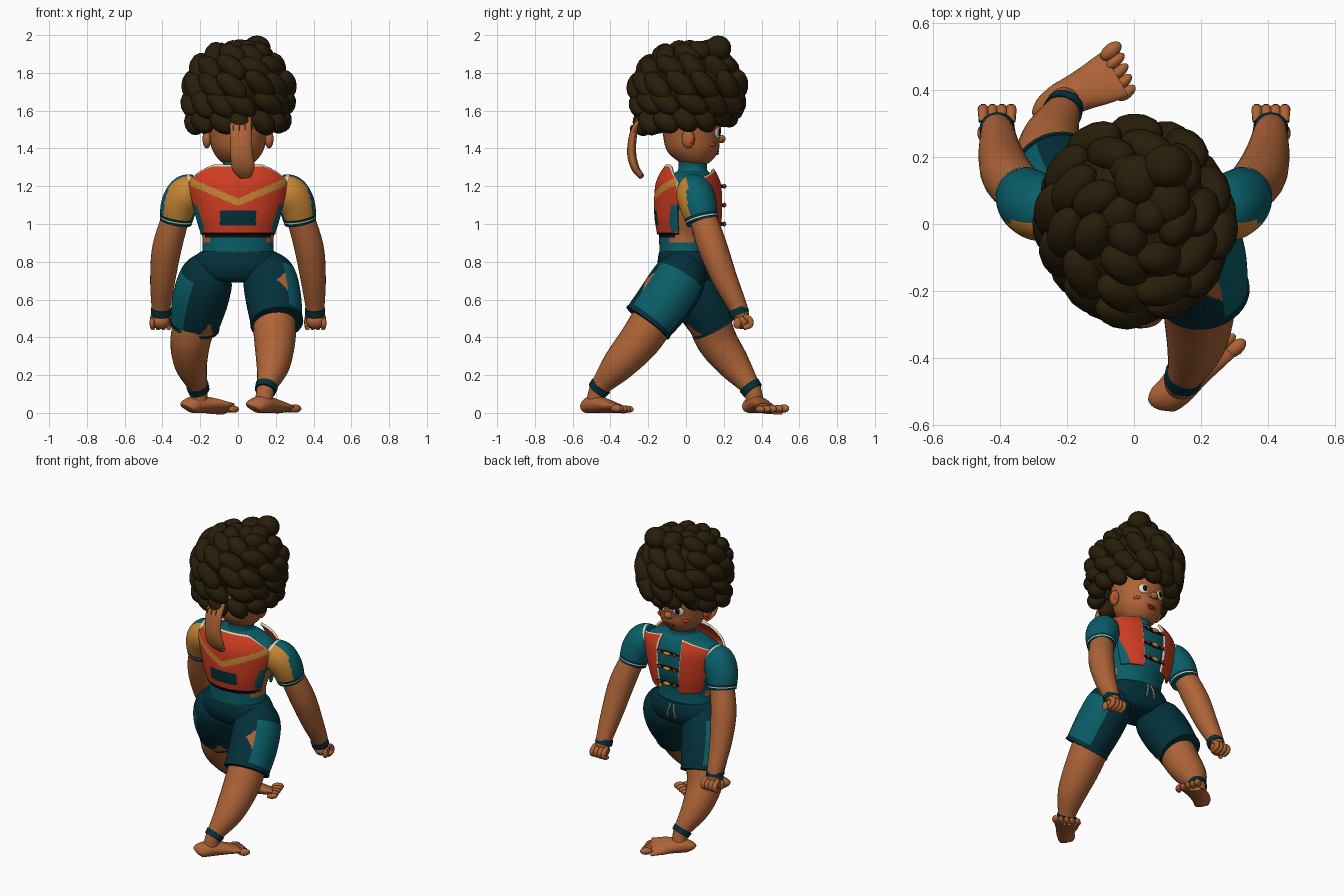
import bpy, bmesh, math, random
from mathutils import Vector, Matrix

if "Cube" in bpy.data.objects:
    bpy.data.objects.remove(bpy.data.objects["Cube"])

random.seed(4)
COLOURS = {"skin": (.42, .126, .038), "teal": (.003, .112, .14), "dark_teal": (.001, .030, .043),
           "red": (.62, .045, .016), "ochre": (.56, .235, .033), "hair_brown": (.021, .0125, .003),
           "cream": (.72, .66, .48), "black": (.004, .004, .004), "dark_red": (.30, .022, .01)}
MAT = {}
for key, c in COLOURS.items():
    MAT[key] = bpy.data.materials.new(key)
    MAT[key].diffuse_color = (*c, 1)


def finish(name, bm, mats, angle=40, recalc=True):
    if recalc:
        bmesh.ops.recalc_face_normals(bm, faces=bm.faces[:])
    me = bpy.data.meshes.new(name)
    for f in bm.faces:
        f.smooth = True
    bm.to_mesh(me)
    bm.free()
    for m in mats:
        me.materials.append(MAT[m])
    me.set_sharp_from_angle(angle=math.radians(angle))
    ob = bpy.data.objects.new(name, me)
    bpy.context.collection.objects.link(ob)
    return ob


def spline(pts, k):
    """Smooth resampling of a list of number tuples."""
    out = []
    for i in range(len(pts) - 1):
        a, b, c, d = (pts[min(max(j, 0), len(pts) - 1)] for j in (i - 1, i, i + 1, i + 2))
        for s in range(k):
            t = s / k
            out.append([.5 * (2 * q + (r - p) * t + (2 * p - 5 * q + 4 * r - w) * t * t
                              + (3 * q - p - 3 * r + w) * t ** 3) for p, q, r, w in zip(a, b, c, d)])
    return out + [list(pts[-1])]


def tube(name, pts, mats, rule=None, n=24, k=5, upright=False, mirror=1, pad=0):
    """Sweep an ellipse along points (x, y, z, r1[, r2]); rule(t, dir, co) gives the material index."""
    rows = spline([tuple(p) if len(p) == 5 else (*p, p[3]) for p in pts], k)
    cen = [Vector((r[0] * mirror, r[1], r[2])) for r in rows]
    bm = bmesh.new()
    rings = []
    for i, r in enumerate(rows):
        t = Vector((0, 0, 1)) if upright else (cen[min(i + 1, len(cen) - 1)] - cen[max(i - 1, 0)]).normalized()
        u = (Vector((1, 0, 0)) - t * t.x).normalized()
        v = t.cross(u)
        rings.append([bm.verts.new(cen[i] + u * (r[3] + pad) * math.cos(a) + v * (r[4] + pad) * math.sin(a))
                      for a in (2 * math.pi * j / n for j in range(n))])
    for i in range(len(rings) - 1):
        for j in range(n):
            q = (j + 1) % n
            f = bm.faces.new((rings[i][j], rings[i][q], rings[i + 1][q], rings[i + 1][j]))
            if rule:
                co = f.calc_center_median()
                f.material_index = rule((i + .5) / (len(rings) - 1), (co - (cen[i] + cen[i + 1]) / 2).normalized(), co)
    bm.faces.new(rings[0])
    bm.faces.new(rings[-1])
    return finish(name, bm, mats)


def blobs(name, mat, items, seg=14):
    """One object made of ellipsoids (location, radii[, rotation])."""
    bm = bmesh.new()
    for it in items:
        rot = it[2] if len(it) > 2 else Matrix.Identity(4)
        bmesh.ops.create_uvsphere(bm, u_segments=seg, v_segments=max(6, seg * 2 // 3), radius=1,
                                  matrix=Matrix.Translation(it[0]) @ rot @ Matrix.Diagonal((*it[1], 1)))
    return finish(name, bm, [mat], 60)


def panel(name, a0, a1, top, mats, rule, nu, nv, front):
    """Curved cloth sheet around the chest between two angles, rule(u, v, co) gives the material."""
    prof = spline([(.945, .208, .165), (1.05, .24, .18), (1.19, .272, .177), (1.26, .262, .155),
                   (1.32, .205, .115)], 8)
    bm = bmesh.new()
    g = []
    for i in range(nu + 1):
        u = i / nu
        col = []
        for j in range(nv + 1):
            z = .945 + (top(u) - .945) * j / nv
            lo = max(p for p in range(len(prof) - 1) if prof[p][0] <= z + 1e-6)
            s = (z - prof[lo][0]) / (prof[lo + 1][0] - prof[lo][0])
            rx, ry = (prof[lo][m] * (1 - s) + prof[lo + 1][m] * s for m in (1, 2))
            a = math.radians(a0 + (a1 - a0) * u)
            col.append(bm.verts.new((rx * math.cos(a), .012 + (ry + .008 * front) * math.sin(a), z)))
        g.append(col)
    for i in range(nu):
        for j in range(nv):
            f = bm.faces.new((g[i][j], g[i + 1][j], g[i + 1][j + 1], g[i][j + 1]))
            f.material_index = rule((i + .5) / nu, (j + .5) / nv, f.calc_center_median())
    ob = finish(name, bm, mats, recalc=False)
    mod = ob.modifiers.new("cloth", "SOLIDIFY")
    mod.thickness = .014


# Torso shirt with bare sides, waist line and collar
def shirt_rule(t, d, co):
    if .93 < co.z < .948 and co.y < -.05:
        return 1
    if abs(co.x) > .13 and .90 < co.z < 1.07 and -.09 < co.y < .04:
        return 2
    return 2 if co.z < .857 else 0


tube("shirt", [(0, -.005, .84, .19, .135), (0, -.005, .94, .19, .138), (0, .01, 1.05, .224, .155),
               (0, .015, 1.16, .245, .152), (0, .02, 1.22, .25, .135), (0, .03, 1.265, .18, .10),
               (0, .035, 1.285, .085, .078), (0, .035, 1.33, .08, .075)],
     ["teal", "black", "skin"], shirt_rule, 48, 9, True)


# Vest back with chevron, patch, side wedges and trims
def back_rule(u, v, co):
    x = abs(co.x)
    if v > .97 or (v > .8 and abs(u - .5) > .485):
        return 1
    if v < .03:
        return 4
    if x < .095 and .995 < co.z < 1.07:
        return 3
    if .96 < co.z < 1.1 and x > .182 + max(0, co.z - .99) * .32:
        return 5
    return 2 if abs(co.z - 1.115 - .43 * x) < .02 else 0


panel("vest_back", 199, 341, lambda u: 1.315 - .09 * max(0, (abs(2 * u - 1) - .5) * 2) ** 1.5,
      ["red", "cream", "ochre", "dark_teal", "black", "teal"], back_rule, 90, 70, 0)


# Vest fronts with cream edges, straps and toggles
def front_rule(wedge):
    def rule(u, v, co):
        if u < wedge * (1 - v / .65):
            return 2
        return 1 if v > .965 or u < .04 or u > .96 else 0
    return rule


panel("vest_front_right", 28, 72, lambda u: 1.25 + .045 * u, ["red", "cream", "teal"], front_rule(.45), 36, 40, 1)
panel("vest_front_left", 108, 152, lambda u: 1.295 - .045 * u, ["red", "cream", "teal"], front_rule(0), 36, 40, 1)
blobs("strap", "black", [((0, .19, z), (.085, .012, .010)) for z in (1.0, 1.1, 1.2)])
blobs("toggle", "ochre", [((0, .203, z), (.026, .010, .013)) for z in (1.0, 1.1, 1.2)])
blobs("stud", "dark_red", [((s * .055, .203, z), (.011, .011, .011)) for s in (-1, 1) for z in (1.0, 1.1, 1.2)])

# Shorts: hips, two legs with side patches and torn corners
tube("shorts_hips", [(0, 0, .69, .10, .08), (0, 0, .71, .21, .125), (0, 0, .77, .245, .15),
                     (0, 0, .83, .225, .147), (0, 0, .855, .195, .14)], ["dark_teal"], None, 36, 4, True)


def shorts_rule(side):
    def rule(t, d, co):
        x = d.x * side
        if side > 0 and d.y < 0 and .15 < x <= .5 and abs(t - .64) < (x - .15) * .4:
            return 2
        if side < 0 and d.y < 0 and t > .80 and abs(x + .45) < (t - .78) * 1.6:
            return 2
        return 1 if x > .5 and .35 < t < .94 else 0
    return rule


LEG_R = [(.19, -.15, .53, .115), (.195, -.24, .39, .11), (.185, -.36, .25, .088), (.148, -.46, .13, .05),
         (.135, -.48, .05, .048)]
LEG_L = [(-.21, .11, .53, .115), (-.25, .16, .39, .108), (-.25, .25, .26, .088), (-.21, .345, .13, .05),
         (-.21, .365, .05, .048)]
HEM_R = [(.13, .01, .79, .10), (.165, -.03, .72, .14), (.187, -.10, .61, .147), (.205, -.20, .48, .137)]
HEM_L = [(-.13, .0, .79, .10), (-.165, .02, .72, .14), (-.20, .08, .60, .148), (-.23, .155, .465, .13)]
for tag, side, leg, hem, foot in (("right", 1, LEG_R, HEM_R, (.117, -.50)), ("left", -1, LEG_L, HEM_L, (-.23, .357))):
    tube("shorts_leg_" + tag, hem, ["dark_teal", "teal", "skin"], shorts_rule(side), 96, 22)
    a, b = Vector(hem[-2][:3]), Vector(hem[-1][:3])
    d = (b - a).normalized() * .007
    tube("shorts_hem_" + tag, [(*(b - d), hem[-1][3]), (*(b + d), hem[-1][3])], ["dark_teal"], n=36, k=1, pad=.004)
    tube("leg_" + tag, leg, ["skin"])
    # Ankle band
    c = Vector(leg[3][:3])
    d = (Vector(leg[3][:3]) - Vector(leg[2][:3])).normalized() * .018
    tube("ankle_band_" + tag, [(*(c - d), .06), (*(c + d), .056)], ["dark_teal"], k=1)
    # Foot flaring towards five close toes, mirrored across its own axis
    f = Vector((.77, .64, 0)).normalized()
    w = Vector((-f.y, f.x, 0)) * -side
    o = Vector((*foot, 0))
    tube("foot_" + tag, [(*(o + f * s + w * e + Vector((0, 0, h))), wd, h) for s, e, wd, h in
                         ((-.052, 0, .038, .024), (-.038, 0, .05, .036), (.01, 0, .055, .046), (.07, -.012, .06, .042),
                          (.14, -.03, .074, .030), (.19, -.040, .080, .021))], ["skin"])
    blobs("toes_" + tag, "skin", [(o + f * (.182 + .011 * i) + w * (-.106 + .0315 * i) + Vector((0, 0, .019 + .001 * i)),
                                   (.034 + .001 * i, .0175 + .005 * (i == 4), .018 + .001 * i),
                                   Matrix.Rotation(math.atan2(f.y, f.x), 4, 'Z')) for i in range(5)])


# Arms: sleeves ochre behind and teal in front, forearms, bands and fists
def sleeve_rule(t, d, co):
    if .90 < t < .94 or .1 < t < .14:
        return 2
    if t > .86:
        return 3
    return 1 if d.y < -.4 and abs(d.x) < .8 else 0


for tag, s in (("right", 1), ("left", -1)):
    tube("sleeve_" + tag, [(.21, .035, 1.20, .07), (.27, .045, 1.165, .098), (.31, .065, 1.10, .098),
                           (.33, .088, 1.01, .085)], ["teal", "ochre", "cream", "dark_teal"], sleeve_rule, 60, 14, mirror=s)
    tube("arm_" + tag, [(.325, .085, 1.05, .072), (.375, .14, .88, .078), (.398, .205, .71, .067),
                        (.408, .275, .56, .05), (.41, .29, .51, .044)], ["skin"], mirror=s)
    tube("wrist_band_" + tag, [(.407, .272, .553, .053), (.409, .285, .52, .053)], ["dark_teal"], k=1, mirror=s)
    blobs("palm_" + tag, "skin", [((s * .41, .298, .485), (.050, .045, .042)),
                                  ((s * .455, .272, .475), (.014, .022, .030))])
    for i in range(4):
        x = .367 + .028 * i
        tube("finger_" + tag, [(x, .305, .515, .012), (x, .338, .495, .016), (x, .34, .465, .016),
                               (x, .305, .45, .013)], ["skin"], n=10, k=3, mirror=s)

# Head, neck and ears
tube("neck", [(0, .035, 1.26, .07), (0, .035, 1.38, .07)], ["skin"], k=2)
tube("head", [(0, .05, 1.312, .04, .04), (0, .046, 1.33, .09, .085), (0, .036, 1.385, .132, .135),
              (0, .03, 1.46, .152, .15), (0, .03, 1.55, .16, .155), (0, .03, 1.65, .12, .12)],
     ["skin"], None, 32, 6, True)
blobs("ears", "skin", [((s * .165, .012, 1.45), (.024, .035, .05)) for s in (-1, 1)])
blobs("ear_inner", "red", [((s * .176, .03, 1.445), (.012, .014, .022)) for s in (-1, 1)])
# Face details
blobs("nose", "skin", [((0, .188, 1.45), (.026, .022, .022)), ((-.02, .18, 1.445), (.014, .014, .012)),
                       ((.02, .18, 1.445), (.014, .014, .012))])
turn = {s: Matrix.Rotation(-s * .4, 4, 'Z') for s in (-1, 1)}
blobs("eye_white", "cream", [((s * .062, .166, 1.485), (.035, .012, .032), turn[s]) for s in (-1, 1)])
blobs("pupil", "black", [((s * .060, .175, 1.485), (.017, .008, .020), turn[s]) for s in (-1, 1)])
blobs("cheek_mark", "red", [((s * .098, .143, 1.42), (.024, .008, .011), Matrix.Rotation(-s * .75, 4, 'Z'))
                            for s in (-1, 1)])
blobs("lips", "dark_red", [((0, .164, 1.385), (.034, .012, .008)), ((0, .162, 1.373), (.028, .012, .009))])

# Hair: a core covered with rings of long slanted locks, raised over the brow
locks = [((0, .01, 1.74), (.24, .245, .19))]
for z, r, n, size in ((1.55, .23, 13, .078), (1.64, .245, 12, .095), (1.735, .25, 12, .10),
                      (1.825, .205, 10, .095), (1.89, .13, 7, .085), (1.91, .05, 3, .07)):
    for i in range(n):
        a = 2 * math.pi * (i + random.uniform(-.15, .15)) / n + z * 9
        brow = math.sin(a) > .65 and z < 1.6
        q = r * (.93 if brow else 1) + random.uniform(-.006, .008)
        p = (q * math.cos(a), .01 + q * 1.05 * math.sin(a),
             z + random.uniform(-.006, .006) + (.03 if brow else -.015 * (math.sin(a) < -.2 and z < 1.6)))
        lean = Matrix.Rotation(-max(0, z - 1.72) * 3.5, 4, 'Y')
        rot = Matrix.Rotation(a, 4, 'Z') @ lean @ Matrix.Rotation(-.7 + random.uniform(-.25, .25), 4, 'X')
        locks.append((p, (.056, size, .054), rot))
locks += [((.10, .17, 1.93), (.075, .07, .068)), ((.01, .13, 1.92), (.07, .08, .058)), ((.1, .07, 1.915), (.07, .08, .055))]
blobs("hair", "hair_brown", locks)

# Hanging tail of the hair tie and the waist drawstrings
tube("hair_tie_tail", [(.015, -.235, 1.56, .056, .018), (.015, -.275, 1.49, .058, .02), (.018, -.288, 1.38, .058, .024),
                       (.028, -.27, 1.30, .06, .022), (.04, -.235, 1.25, .034, .016)], ["skin"])
blobs("tail_stitch", "hair_brown", [((-.025 + .016 * i, -.287 + .004 * abs(i - 2.5), 1.50 - .02 * (i % 2)), (.002, .012, .025))
                                    for i in range(6)], 8)
for s in (-1, 1):
    tube("drawstring", [(.012, .145, .845, .005), (.022, .158, .80, .005), (.03, .155, .755, .005)],
         ["cream"], n=8, k=3, mirror=s)

for m in bpy.data.materials:
    if m.users and not m.is_grease_pencil:
        m.use_nodes = True
        m.node_tree.nodes["Principled BSDF"].inputs["Base Color"].default_value = m.diffuse_color
